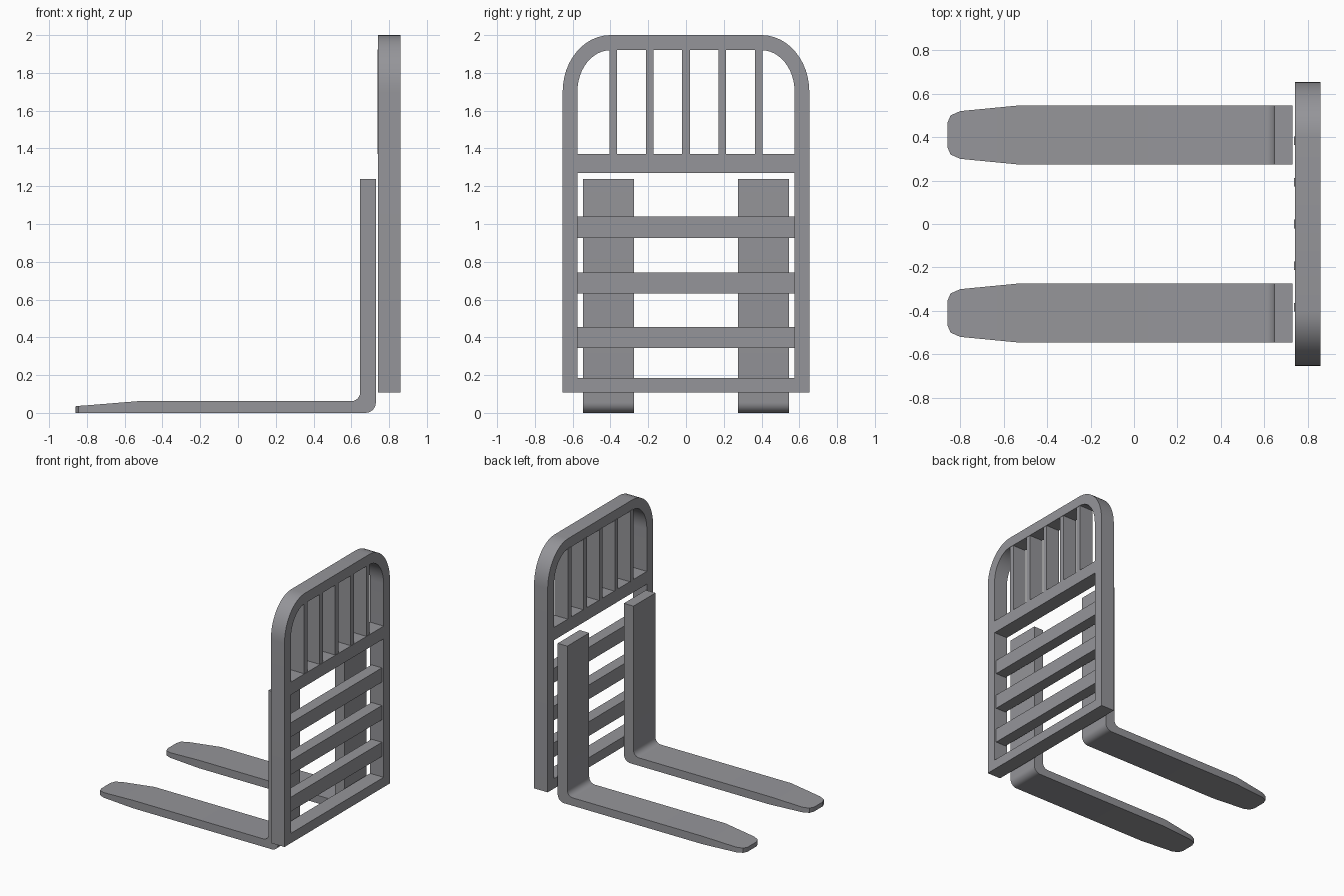
import bpy, bmesh, math

if "Cube" in bpy.data.objects:
    bpy.data.objects.remove(bpy.data.objects["Cube"])

# Dark steel
steel = bpy.data.materials.new("dark_steel")
steel.diffuse_color = (0.30, 0.30, 0.32, 1)
steel.use_nodes = True
steel.node_tree.nodes["Principled BSDF"].inputs["Base Color"].default_value = steel.diffuse_color


def finish(name, bm, smooth=False):
    bmesh.ops.recalc_face_normals(bm, faces=bm.faces)
    mesh = bpy.data.meshes.new(name)
    bm.to_mesh(mesh)
    bm.free()
    mesh.materials.append(steel)
    ob = bpy.data.objects.new(name, mesh)
    bpy.context.collection.objects.link(ob)
    if smooth:
        bpy.ops.object.select_all(action='DESELECT')
        ob.select_set(True)
        bpy.context.view_layer.objects.active = ob
        bpy.ops.object.shade_smooth_by_angle(angle=math.radians(35))
    return ob


def loft(name, rings):
    """Skin a row of four-cornered sections and cap both ends."""
    bm = bmesh.new()
    rows = [[bm.verts.new(p) for p in ring] for ring in rings]
    for a, b in zip(rows, rows[1:]):
        for i in range(4):
            j = (i + 1) % 4
            bm.faces.new((a[i], a[j], b[j], b[i]))
    bm.faces.new(rows[0])
    bm.faces.new(rows[-1])
    return finish(name, bm, True)


def box(name, x0, x1, y0, y1, z0, z1):
    bm = bmesh.new()
    bmesh.ops.create_cube(bm, size=1)
    for v in bm.verts:
        v.co = ((x0 + x1) / 2 + v.co.x * (x1 - x0),
                (y0 + y1) / 2 + v.co.y * (y1 - y0),
                (z0 + z1) / 2 + v.co.z * (z1 - z0))
    return finish(name, bm)


X0, X1 = 0.742, 0.86

# Arched outer frame: (outer y, outer z, inner y, inner z) along one half
half = [(0.653, 0.108, 0.575, 0.108)]
for k in range(13):
    a = math.pi / 2 * k / 12
    c, s = math.cos(a), math.sin(a)
    half.append((0.40 + 0.253 * c, 1.70 + 0.30 * s,
                 0.40 + 0.175 * c, 1.70 + 0.22 * s))
path = half + [(-a, b, -c, d) for a, b, c, d in reversed(half)]
loft("backrest_frame", [[(X0, oy, oz), (X1, oy, oz), (X1, iy, iz), (X0, iy, iz)]
                        for oy, oz, iy, iz in path])

# Horizontal rails of the frame
box("bottom_rail", X0, X1, -0.575, 0.575, 0.108, 0.185)
box("guard_rail", X0, X1, -0.575, 0.575, 1.27, 1.37)

# Carriage slats
for i, z in enumerate((0.40, 0.688, 0.983)):
    box(f"carriage_slat_{i + 1}", 0.755, 0.845, -0.575, 0.575, z - 0.056, z + 0.056)

# Upright guard bars
for i in range(5):
    y = (i - 2) * 0.192
    box(f"guard_bar_{i + 1}", 0.738, 0.857, y - 0.02, y + 0.02, 1.37, 1.925)

# Forks: (upper x, upper z, lower x, lower z, half width) from tip to top
stations = [(-0.86, 0.035, -0.86, 0, 0.055), (-0.845, 0.037, -0.845, 0, 0.09),
            (-0.80, 0.04, -0.80, 0, 0.11), (-0.53, 0.062, -0.53, 0, 0.136),
            (0.60, 0.062, 0.675, 0, 0.136)]
for k in range(1, 6):
    a = math.pi / 2 * k / 6
    c, s = math.cos(a), math.sin(a)
    stations.append((0.60 + 0.047 * s, 0.109 - 0.047 * c,
                     0.675 + 0.055 * s, 0.055 - 0.055 * c, 0.136))
stations += [(0.647, 0.109, 0.73, 0.055, 0.136), (0.647, 1.238, 0.73, 1.238, 0.136)]
Y = 0.41
fork = loft("fork", [[(ux, Y - w, uz), (ux, Y + w, uz), (lx, Y + w, lz), (lx, Y - w, lz)]
                     for ux, uz, lx, lz, w in stations])
mirror = fork.modifiers.new("mirror", 'MIRROR')
mirror.use_axis = (False, True, False)
